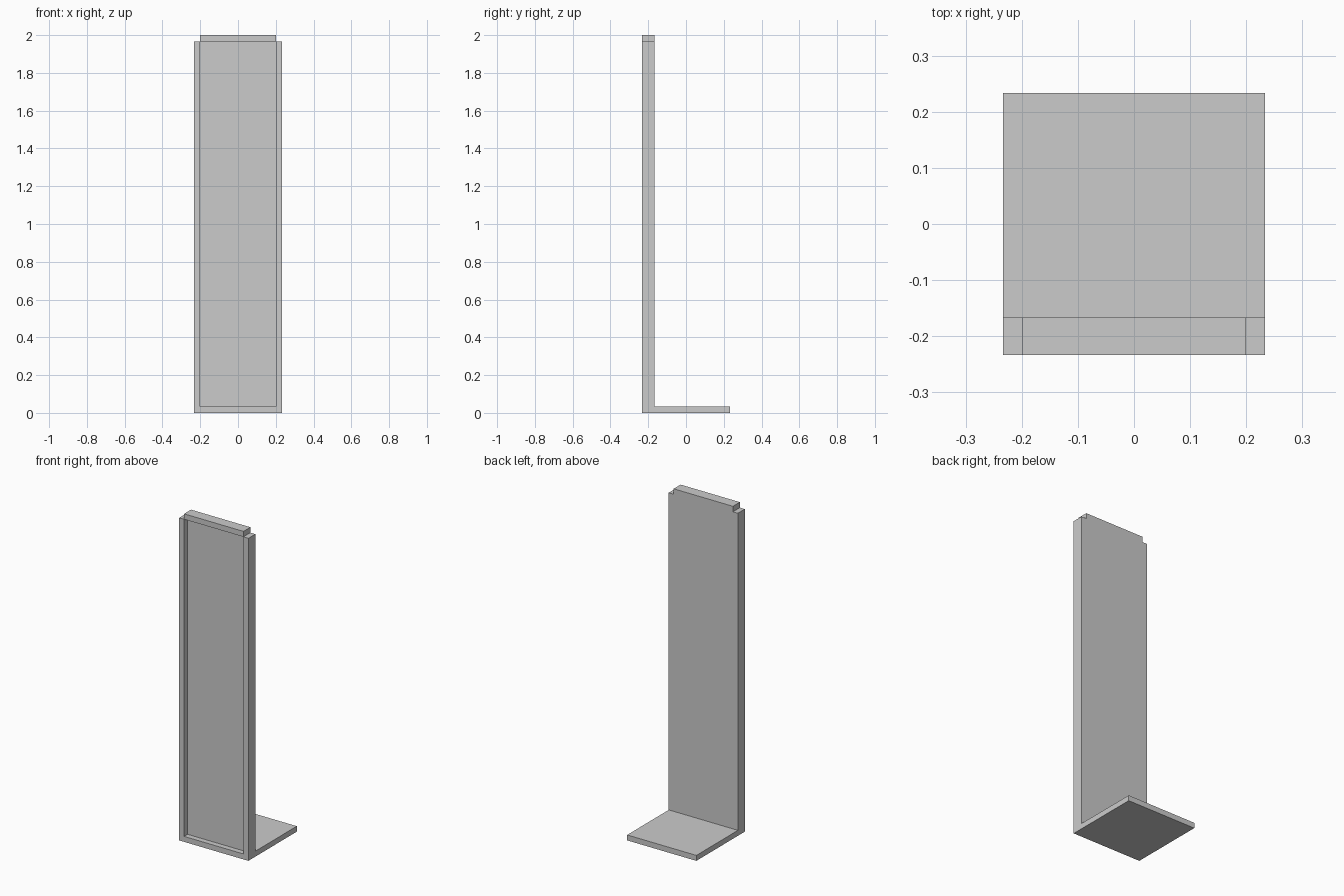
import bpy, bmesh

if "Cube" in bpy.data.objects:
    bpy.data.objects.remove(bpy.data.objects["Cube"])

T = 1 / 30        # board thickness
W = 7 * T         # half width and half depth
H = 2.0


def box(name, lo, hi):
    bm = bmesh.new()
    bmesh.ops.create_cube(bm, size=1)
    for v in bm.verts:
        v.co = [(a + b) / 2 + c * (b - a) for a, b, c in zip(lo, hi, v.co)]
    return finish(name, bm)


def finish(name, bm):
    bmesh.ops.recalc_face_normals(bm, faces=bm.faces)
    mesh = bpy.data.meshes.new(name)
    bm.to_mesh(mesh)
    bm.free()
    ob = bpy.data.objects.new(name, mesh)
    bpy.context.collection.objects.link(ob)
    return ob


def cut(target, cutter):
    mod = target.modifiers.new("cut", 'BOOLEAN')
    mod.operation, mod.solver, mod.object = 'DIFFERENCE', 'EXACT', cutter
    bpy.context.view_layer.objects.active = target
    bpy.ops.object.modifier_apply(modifier=mod.name)
    bpy.data.objects.remove(cutter)


# Upright and foot: one L-shaped side profile extruded across the width
profile = [(-W, 0), (W, 0), (W, T), (-5 * T, T), (-5 * T, H), (-W, H)]
bm = bmesh.new()
face = bm.faces.new([bm.verts.new((-W, y, z)) for y, z in profile])
ext = bmesh.ops.extrude_face_region(bm, geom=[face])
bmesh.ops.translate(bm, vec=(2 * W, 0, 0),
                    verts=[g for g in ext["geom"] if isinstance(g, bmesh.types.BMVert)])
stand = finish("upright_and_foot", bm)

# Shallow front recess, leaving a frame around the panel
cut(stand, box("recess_cutter", (-6 * T, -W - 0.1, T), (6 * T, -6 * T, H - T)))

# Top corner notches, leaving the central tab
for s in (-1, 1):
    x0, x1 = sorted((s * 6 * T, s * (W + 0.1)))
    cut(stand, box("notch_cutter", (x0, -W - 0.1, H - T), (x1, -4 * T, H + 0.1)))
